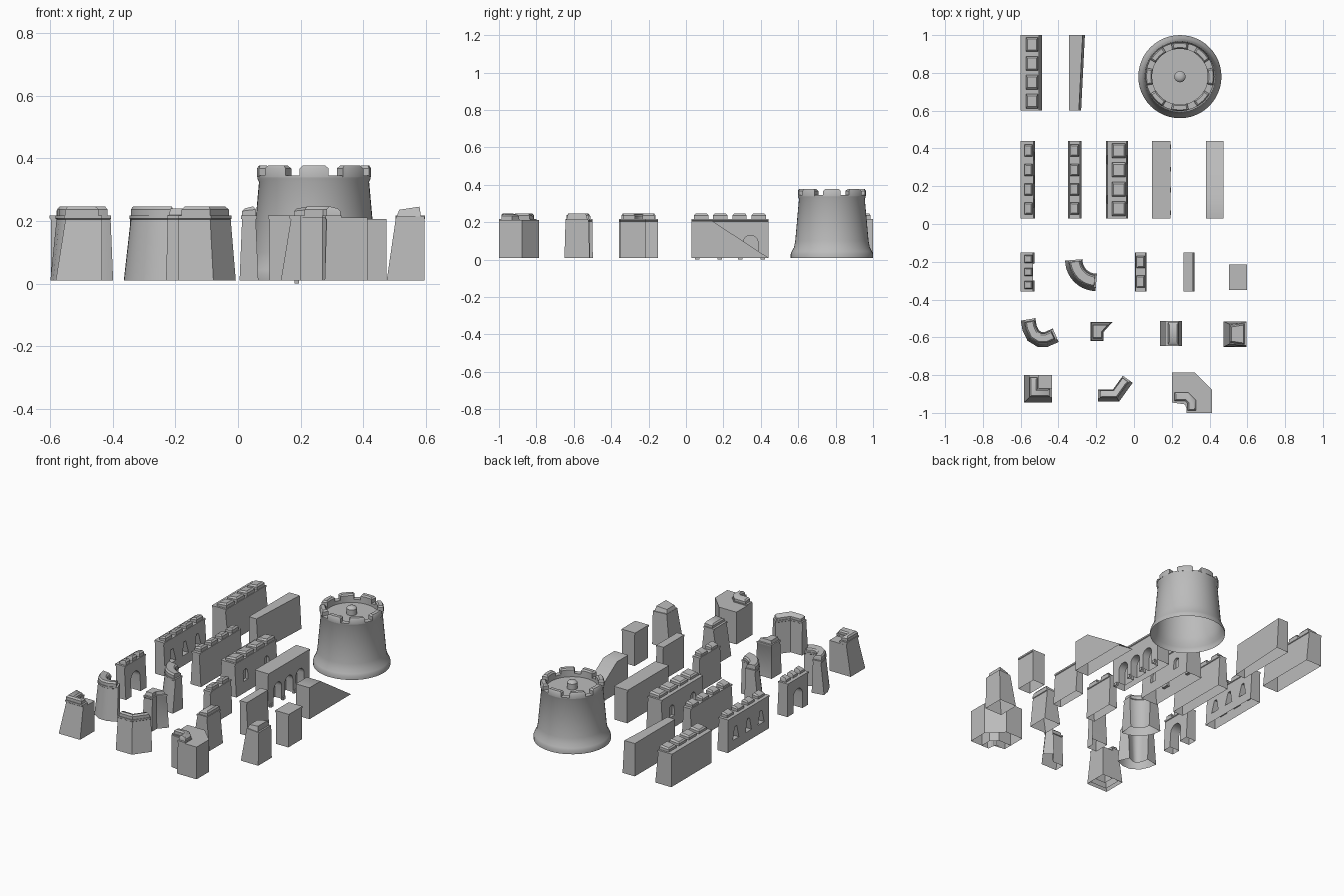
import bpy, bmesh, math
from mathutils import Vector

if "Cube" in bpy.data.objects:
    bpy.data.objects.remove(bpy.data.objects["Cube"])

stone = bpy.data.materials.new("grey_stone")
stone.diffuse_color = (0.5, 0.5, 0.5, 1)
stone.use_nodes = True
stone.node_tree.nodes["Principled BSDF"].inputs["Base Color"].default_value = stone.diffuse_color
B, T, L, M = 0.01, 0.205, 0.218, 0.247   # base, wall top, lip top, merlon top
parts = []


def loft(name, rings):
    """Skin between rings of (x, y, z) points and cap both ends."""
    bm = bmesh.new()
    vs = [[bm.verts.new(p) for p in r] for r in rings]
    n = len(rings[0])
    for a, b in zip(vs, vs[1:]):
        for i in range(n):
            j = (i + 1) % n
            bm.faces.new((a[i], a[j], b[j], b[i]))
    bm.faces.new(vs[0])
    bm.faces.new(vs[-1])
    bmesh.ops.recalc_face_normals(bm, faces=bm.faces)
    me = bpy.data.meshes.new(name)
    bm.to_mesh(me)
    bm.free()
    ob = bpy.data.objects.new(name, me)
    bpy.context.collection.objects.link(ob)
    me.materials.append(stone)
    parts.append(ob)
    return ob


def outline(path, left, right, zl, zr=None):
    """Footprint around a path, offset to its left and right with mitred corners."""
    zr = zl if zr is None else zr
    p = [Vector(q) for q in path]
    ls, rs = [], []
    for i, q in enumerate(p):
        d0 = (q - p[i - 1]).normalized() if i else (p[1] - q).normalized()
        d1 = (p[i + 1] - q).normalized() if i < len(p) - 1 else d0
        n0, n1 = Vector((-d0.y, d0.x)), Vector((-d1.y, d1.x))
        n = (n0 + n1) / (1 + n0.dot(n1))
        ls.append((*(q + n * left), zl))
        rs.append((*(q - n * right), zr))
    return ls + rs[::-1]


def subpath(path, t0, t1):
    """Piece of a path between two fractions of its length."""
    p = [Vector(q) for q in path]
    seg = [(b - a).length for a, b in zip(p, p[1:])]
    total, s, out = sum(seg), 0, []
    lo, hi = t0 * total, t1 * total
    for a, b, l in zip(p, p[1:], seg):
        if lo < s + l - 1e-5 and hi > s + 1e-5:
            u, v = max(0, (lo - s) / l), min(1, (hi - s) / l)
            if not out:
                out.append(a.lerp(b, u))
            out.append(a.lerp(b, v))
        s += l
    return out


def shorten(path, f=0.12):
    """Same path with both ends pulled in a little."""
    return [path[0].lerp(path[1], f)] + path[1:-1] + [path[-1].lerp(path[-2], f)]


def wall(name, path, base, top, merlons=0, fill=0.62, lip=0.004, strip=0.0):
    """Battered wall with a lip; base/top are (left, right) offsets from the path."""
    rings = [outline(path, *base, B), outline(path, *top, T),
             outline(path, top[0] + lip, top[1] + lip, T + 0.003),
             outline(path, top[0] + lip, top[1] + lip, L)]
    body = loft(name, rings)
    for i in range(merlons):
        c, h = (i + 0.5) / merlons, fill / merlons / 2
        a, b = top[0] - strip, top[1]
        sub = subpath(path, c - h, c + h)
        loft(f"{name}_merlon", [outline(sub, a, b, L - 0.004), outline(sub, a, b, 0.232, 0.237),
                                outline(shorten(sub), a - 0.008, b - 0.008, 0.24, M)])
    return body


def straight(name, x0, x1, y0, y1, bl=0.0, br=0.0, **k):
    """Wall along y, battered by bl on its left face and br on its right."""
    c, h = (x0 + x1) / 2, (x1 - x0) / 2
    return wall(name, [(c, y0), (c, y1)], (h, h), (h - bl, h - br), **k)


def arch(y, w, z0, z1):
    """Round-headed opening outline as (y, z)."""
    s = z1 - w
    return [(y - w, z0), (y + w, z0)] + [(y + w * math.cos(a), s + w * math.sin(a))
                                         for a in [math.pi * i / 10 for i in range(11)]]


def cut(ob, shapes, x0, x1):
    """Cut (y, z) shapes out of a wall between x0 and x1."""
    for s in shapes:
        tool = loft("opening_cutter", [[(x, y, z) for y, z in s] for x in (x0, x1)])
        parts.remove(tool)
        tool.hide_render = True
        mod = ob.modifiers.new("opening", 'BOOLEAN')
        mod.operation, mod.object, mod.solver = 'DIFFERENCE', tool, 'EXACT'
        dg = bpy.context.evaluated_depsgraph_get()
        me = bpy.data.meshes.new_from_object(ob.evaluated_get(dg))
        ob.modifiers.clear()
        ob.data = me
        bpy.data.objects.remove(tool)


def arc(cx, cy, r, a0, a1, n=10):
    return [(cx + r * math.cos(math.radians(a0 + (a1 - a0) * i / n)),
             cy + r * math.sin(math.radians(a0 + (a1 - a0) * i / n))) for i in range(n + 1)]


def circle(cx, cy, r, z, n=48):
    return [(x, y, z) for x, y in arc(cx, cy, r, 0, 360, n)[:-1]]


# Round tower with flared foot, parapet, merlons and centre post
TX, TY = 0.243, 0.78
profile = [(.22, B), (.22, .03), (.214, .045), (.203, .065), (.196, .1), (.176, .325), (.181, .335),
           (.181, .345), (.148, .345), (.148, .325), (.002, .325)]
loft("round_tower", [circle(TX, TY, r, z) for r, z in profile])
for i in range(8):
    a = 45 * i
    block, cap = arc(TX, TY, .164, a - 15, a + 15, 6), arc(TX, TY, .164, a - 12, a + 12, 6)
    loft("tower_merlon", [outline(block, .017, .018, .34), outline(block, .017, .018, .368),
                          outline(cap, .01, .012, .377)])
loft("tower_post", [circle(TX, TY, r, z, 16) for r, z in [(.03, .32), (.03, .36), (.022, .37), (.01, .374)]])

# Long straight walls
straight("thick_long_wall", -.598, -.487, .60, 1.0, .0, .02, merlons=4, fill=.75, strip=.025)
loft("plain_tapered_wall", [[(-.345, .6, z), (-.28 - d, .6, z), (-.26 - d, 1, z), (-.345, 1, z)]
                            for z, d in ((B, 0), (.216, .012))])
window_wall = straight("window_wall", -.598, -.525, .03, .44, .0, .012, merlons=4, strip=.018)
cut(window_wall, [[(y - .03, .07), (y + .03, .07), (y + .01, .15), (y - .01, .15)]
                  for y in (.11, .235, .36)], -.7, -.4)
straight("slim_long_wall", -.35, -.278, .03, .44, .012, .012, merlons=4)
niche_wall = straight("niche_wall", -.148, -.032, .03, .44, .012, .012, merlons=4, fill=.75, strip=.02)
for x0, x1 in ((-.2, -.125), (-.055, 0)):
    cut(niche_wall, [arch(y, .022, .08, .15) for y in (.13, .34)], x0, x1)

# Arcade wall with three arched recesses and small feet
arcade = straight("arcade_wall", .10, .188, .03, .44, 0, .0)
cut(arcade, [arch(y, .04, -.02, .13) for y in (.125, .235, .345)], .14, .25)
for y in (.06, .18, .29, .41):
    loft("arcade_foot", [[(.18, y - .012, z), (.195, y - .012, z), (.195, y + .012, z), (.18, y + .012, z)]
                         for z in (0, .02)])

# Ramp down to the ground
loft("ramp", [[(x, .03, B), (x, .44, B), (x, .425, .02), (x, .14, .207), (x, .03, .207)] for x in (.38, .475)])

# Gate and short walls
gate = straight("gate_wall", -.598, -.528, -.357, -.15, 0, .01, merlons=3, strip=.018)
cut(gate, [arch(-.255, .045, -.02, .15)], -.7, -.4)
straight("short_wall", .005, .065, -.357, -.15, .008, .008, merlons=2)
straight("plain_short_wall", .265, .32, -.357, -.15, 0, .012)
straight("plain_block", .507, .594, -.35, -.215, 0, 0)
straight("sloped_block", .137, .255, -.645, -.513, .032, .02, merlons=1, fill=.9, strip=.01)

# End block, narrowing on three sides
loft("end_block", [[(.475 + d, -.65 + d * .5, z), (.595, -.65 + d * .2, z), (.595, -.515 - d * .2, z),
                    (.475 + d, -.515 - d * .5, z)] for z, d in ((B, 0), (.215, .03))])
loft("end_block_merlon", [[(.505, -.63, .21), (.585, -.64, .21), (.585, -.525, .21), (.505, -.535, .21)],
                          [(.515, -.62, .236), (.58, -.63, .246), (.58, -.535, .246), (.515, -.545, .236)]])

# Wedge-shaped junction
wedge = [(-.23, -.52), (-.115, -.52), (-.162, -.573), (-.162, -.62), (-.23, -.62)]
loft("junction", [[(-.19 + (x + .19) * s, -.565 + (y + .565) * s, z) for x, y in wedge]
                  for z, s in ((B, 1), (T, .86), (T + .003, .9), (L, .9), (L + .002, .75), (.24, .65))])

# Curved and angled corners
wall("quarter_curve", arc(-.20, -.19, .118, 180, 270), (.045, .047), (.035, .025), merlons=1, fill=.9)
bend = [(-.56, -.505), (-.552, -.55), (-.533, -.59), (-.5, -.61), (-.465, -.61), (-.415, -.588)]
wall("gentle_curve", bend, (.038, .04), (.03, .02), merlons=1, fill=.9)
wall("angled_corner", [(-.19, -.908), (-.095, -.908), (-.033, -.822)], (.032, .032), (.026, .012),
     merlons=1, fill=.9)

# Square corner with walkway and raised outer parapet
loft("square_corner", [[(-.582 + d, -.80, z), (-.582 + d, -.945 + d, z), (-.434, -.945 + d, z), (-.434, -.80, z)]
                       for z, d in ((B, 0), (.20, .03))])
wall("corner_parapet", [(-.532, -.80), (-.532, -.895), (-.434, -.895)], (.025, .022), (.022, .02),
     merlons=1, fill=.88)

# Broad corner with chamfered back and raised inner parapet
plan = [(.20, -.785), (.32, -.785), (.413, -.878), (.413, -1), (.285, -1), (.27, -.955), (.20, -.945)]
loft("broad_corner", [[(x, y, z) for x, y in plan] for z in (B, .212)])
wall("broad_corner_parapet", [(.20, -.915), (.28, -.915), (.305, -.94), (.305, -1)], (.025, .028), (.022, .022),
     merlons=1, fill=.85)

# Open the undersides and smooth the soft surfaces
for ob in parts:
    bm = bmesh.new()
    bm.from_mesh(ob.data)
    under = [f for f in bm.faces if all(v.co.z < B + .001 for v in f.verts)]
    bmesh.ops.delete(bm, geom=under, context='FACES')
    bm.to_mesh(ob.data)
    bm.free()
    ob.select_set(True)
bpy.context.view_layer.objects.active = parts[0]
bpy.ops.object.shade_smooth_by_angle(angle=math.radians(35))
